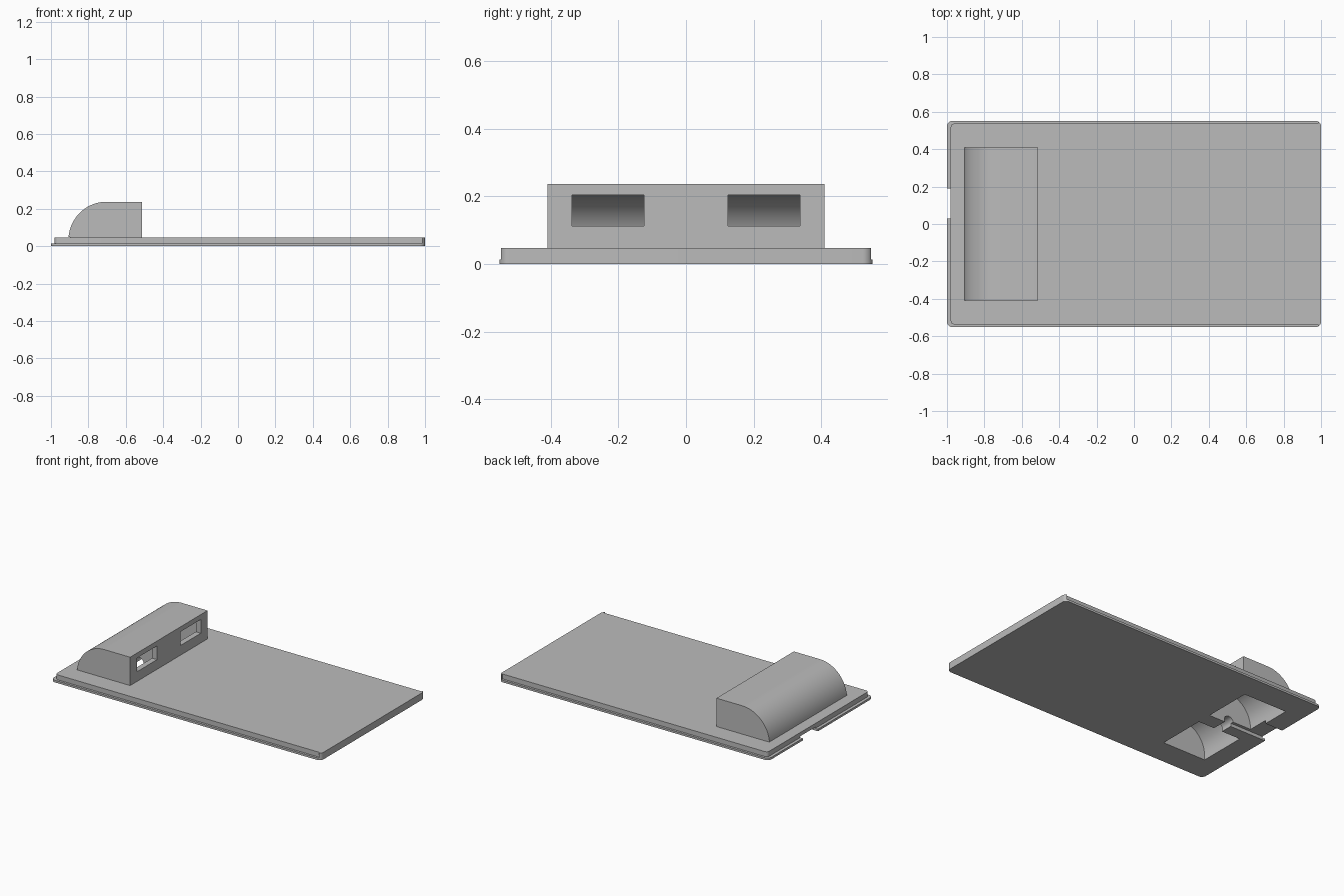
import bpy
import bmesh
from math import sin, cos, pi, radians

cube = bpy.data.objects.get("Cube")
if cube:
    bpy.data.objects.remove(cube, do_unlink=True)

LIP_Z, PLATE_Z, ROOF_Z = 0.014, 0.047, 0.237
HALF_Y = 0.552

grey = bpy.data.materials.new("light grey plastic")
grey.use_nodes = True
colour = (0.5, 0.5, 0.5, 1)
grey.diffuse_color = colour
grey.node_tree.nodes["Principled BSDF"].inputs["Base Color"].default_value = colour


def arc(cx, cy, rx, ry, start, end, steps):
    angles = [radians(start + (end - start) * i / steps) for i in range(steps + 1)]
    return [(cx + rx * cos(a), cy + ry * sin(a)) for a in angles]


def prism(name, outline, low, high, axis="z"):
    """Extrude a closed outline along z (outline in x, y) or y (outline in x, z)."""
    def place(p, h):
        return (p[0], p[1], h) if axis == "z" else (p[0], h, p[1])
    bm = bmesh.new()
    bottom = [bm.verts.new(place(p, low)) for p in outline]
    top = [bm.verts.new(place(p, high)) for p in outline]
    bm.faces.new(bottom)
    bm.faces.new(top)
    for i in range(len(outline)):
        j = (i + 1) % len(outline)
        bm.faces.new((bottom[i], bottom[j], top[j], top[i]))
    bmesh.ops.recalc_face_normals(bm, faces=bm.faces)
    mesh = bpy.data.meshes.new(name)
    bm.to_mesh(mesh)
    bm.free()
    mesh.materials.append(grey)
    obj = bpy.data.objects.new(name, mesh)
    bpy.context.collection.objects.link(obj)
    return obj


def box(name, x0, x1, y0, y1, z0, z1):
    return prism(name, [(x0, y0), (x1, y0), (x1, y1), (x0, y1)], z0, z1)


def combine(target, other, operation):
    mod = target.modifiers.new(operation, "BOOLEAN")
    mod.operation, mod.solver, mod.object = operation, "EXACT", other
    bpy.context.view_layer.objects.active = target
    bpy.ops.object.modifier_apply(modifier=mod.name)
    bpy.data.objects.remove(other, do_unlink=True)


def symmetric(half):
    """Complete an outline whose lower half runs from left to right."""
    return half + [(x, -y) for x, y in reversed(half)]


# Thin lip with rounded corners
R = 0.03
left_corner = arc(-1 + R, -HALF_Y + R, R, R, 180, 270, 9)
right_corner = arc(1 - R, -HALF_Y + R, R, R, 270, 360, 9)
lid = prism("lid", symmetric(left_corner + right_corner), 0, LIP_Z)

# Raised plate, set in from the lip except at the full-width right end
inner = arc(-0.96, -0.517, 0.02, 0.02, 180, 270, 6)
end = [p for p in right_corner if p[0] > 0.9849]
plate = prism("raised_plate", symmetric(inner + [(end[0][0], -0.537)] + end),
              LIP_Z, PLATE_Z)
combine(lid, plate, "UNION")

# Housing with a curved back
curve = arc(-0.705, 0.03, 0.202, ROOF_Z - 0.03, 175, 90, 20)
housing = prism("housing", [(-0.513, 0.03)] + curve + [(-0.513, ROOF_Z)],
                -0.41, 0.41, "y")
combine(lid, housing, "UNION")

# Two hollows open underneath, each with a window to the outside
hollow = [(-0.55, -0.05), (-0.87, -0.05)] + arc(-0.705, 0.03, 0.165, 0.175, 180, 90, 20)
hollow.append((-0.55, 0.205))
for side in (-1, 1):
    y0, y1 = sorted((side * 0.05, side * 0.378))
    combine(lid, prism("hollow_cutter", hollow, y0, y1, "y"), "DIFFERENCE")
    y0, y1 = sorted((side * 0.125, side * 0.338))
    combine(lid, box("window_cutter", -0.6, -0.45, y0, y1, 0.112, 0.204), "DIFFERENCE")

# Round cable hole through the divider and cable channel to the left edge
hole = arc(-0.70, 0.015, 0.035, 0.035, 0, 345, 23)
combine(lid, prism("hole_cutter", hole, -0.07, 0.07, "y"), "DIFFERENCE")
combine(lid, box("channel_cutter", -1.1, -0.73, 0.03, 0.19, -0.05, 0.022), "DIFFERENCE")

# Smooth the curves, keep the edges crisp
bpy.ops.object.select_all(action="DESELECT")
lid.select_set(True)
bpy.context.view_layer.objects.active = lid
bpy.ops.object.shade_smooth_by_angle(angle=radians(30))
